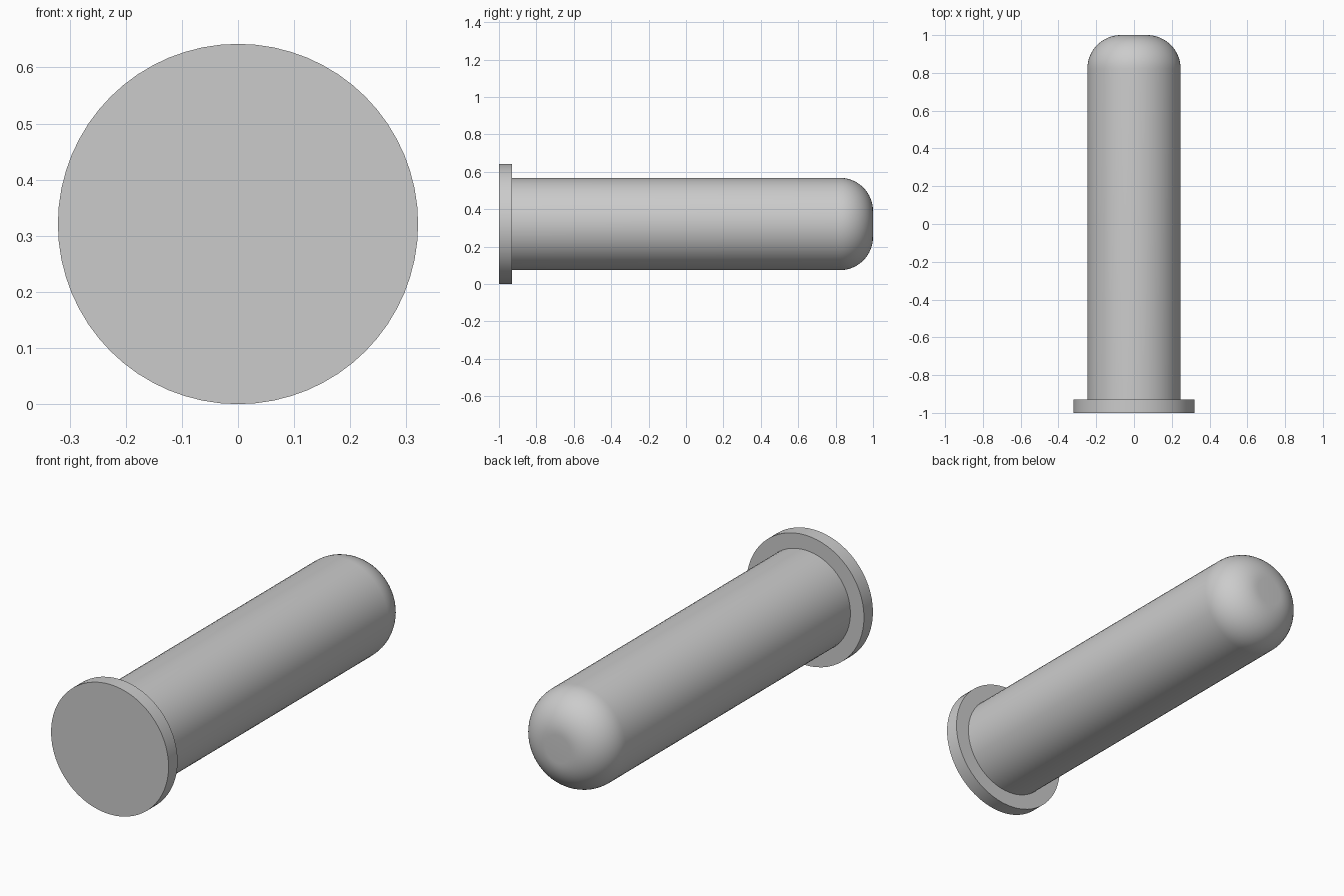
import bpy, bmesh, math

if "Cube" in bpy.data.objects:
    bpy.data.objects.remove(bpy.data.objects["Cube"])

SEGMENTS = 64
AXIS_Z = 0.321          # height of the pin axis
HEAD_R, BODY_R = 0.321, 0.247
FILLET = 0.178          # rounding at the tip


def lathe(name, profile):
    """Revolve (radius, y) points about the y axis, capping both ends."""
    bm = bmesh.new()
    rings = []
    for r, y in profile:
        rings.append([bm.verts.new((r * math.cos(a), y, AXIS_Z + r * math.sin(a)))
                      for a in (2 * math.pi * i / SEGMENTS for i in range(SEGMENTS))])
    for lo, hi in zip(rings, rings[1:]):
        for i in range(SEGMENTS):
            j = (i + 1) % SEGMENTS
            bm.faces.new((lo[i], lo[j], hi[j], hi[i]))
    bm.faces.new(rings[0])
    bm.faces.new(rings[-1])
    bmesh.ops.recalc_face_normals(bm, faces=bm.faces)
    mesh = bpy.data.meshes.new(name)
    bm.to_mesh(mesh)
    bm.free()
    obj = bpy.data.objects.new(name, mesh)
    bpy.context.collection.objects.link(obj)
    return obj


# Flat head, straight shank and rounded tip as one solid
profile = [(HEAD_R, -1.0), (HEAD_R, -0.93), (BODY_R, -0.93)]
for i in range(17):
    a = math.pi / 2 * i / 16
    profile.append((BODY_R - FILLET + FILLET * math.cos(a),
                    1.0 - FILLET + FILLET * math.sin(a)))
pin = lathe("headed_pin", profile)

# Smooth sides, crisp head edges
bpy.context.view_layer.objects.active = pin
pin.select_set(True)
bpy.ops.object.shade_smooth_by_angle(angle=math.radians(30))
